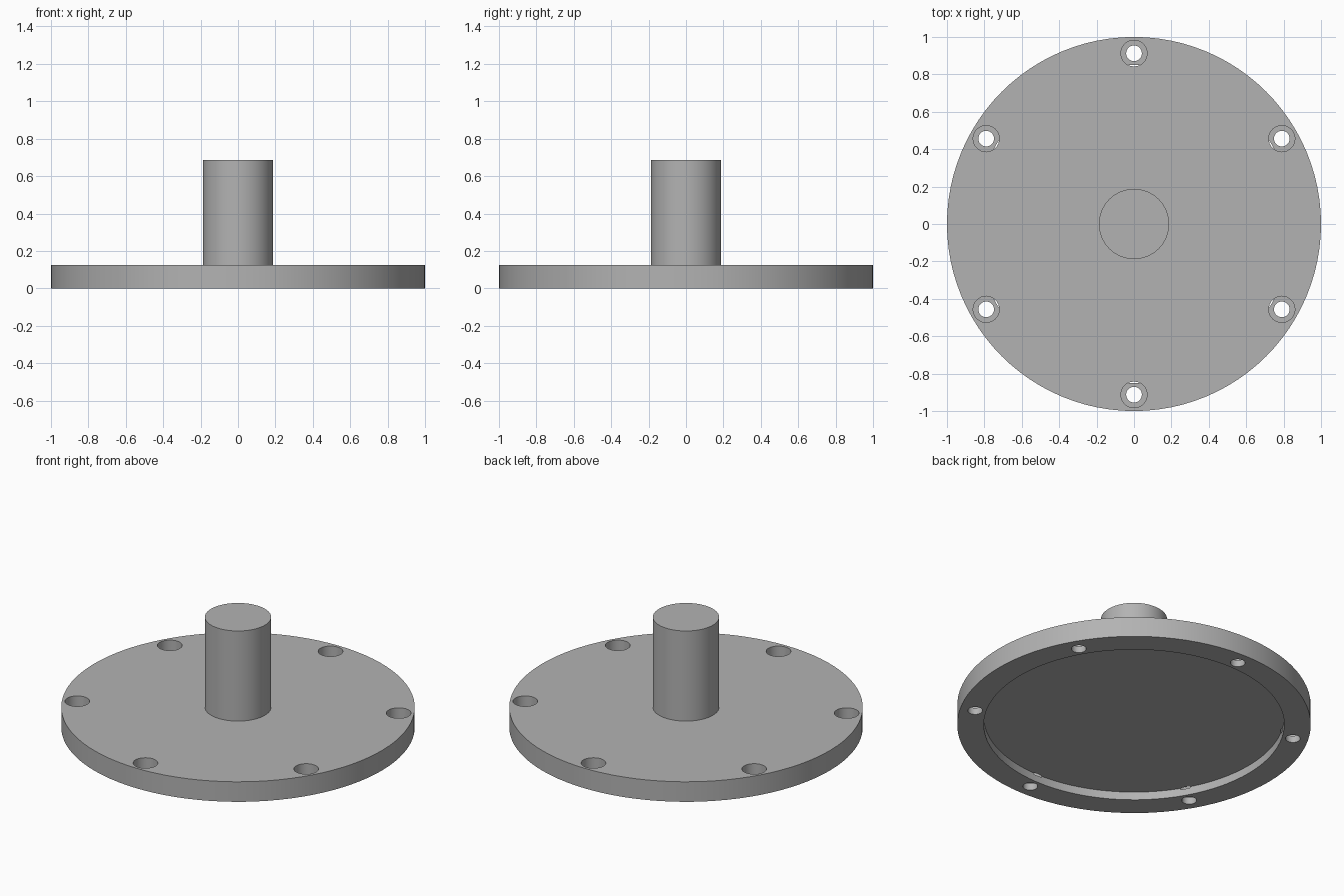
import bpy
import bmesh
from math import cos, sin, pi

cube = bpy.data.objects.get("Cube")
if cube:
    bpy.data.objects.remove(cube, do_unlink=True)

# Main dimensions
FLANGE_R, FLANGE_TOP = 1.0, 0.125
SHAFT_R, SHAFT_TOP = 0.1875, 0.6875
RECESS_R, RECESS_TOP = 0.85, 0.05
BOLT_CIRCLE, BOLT_COUNT = 0.9125, 6
HOLE_R, BORE_R, BORE_FLOOR = 0.042, 0.07, 0.042

grey = bpy.data.materials.new("plain grey")
grey.use_nodes = True
grey.diffuse_color = (0.45, 0.45, 0.45, 1)
grey.node_tree.nodes["Principled BSDF"].inputs["Base Color"].default_value = grey.diffuse_color


def lathe(name, profile, segments, location=(0, 0, 0)):
    """Revolve an (r, z) profile that starts and ends on the z axis."""
    bm = bmesh.new()
    verts = [bm.verts.new((r, 0, z)) for r, z in profile]
    edges = [bm.edges.new(pair) for pair in zip(verts, verts[1:])]
    bmesh.ops.spin(bm, geom=verts + edges, cent=(0, 0, 0), axis=(0, 0, 1),
                   angle=2 * pi, steps=segments, use_duplicate=False)
    bmesh.ops.remove_doubles(bm, verts=bm.verts, dist=1e-5)
    bmesh.ops.dissolve_limit(bm, angle_limit=0.001, verts=bm.verts, edges=bm.edges)
    bmesh.ops.recalc_face_normals(bm, faces=bm.faces)
    mesh = bpy.data.meshes.new(name)
    bm.to_mesh(mesh)
    bm.free()
    mesh.materials.append(grey)
    obj = bpy.data.objects.new(name, mesh)
    obj.location = location
    bpy.context.collection.objects.link(obj)
    return obj


# Flange plate with central shaft and shallow recess underneath
flange = lathe("flange_with_shaft", [
    (0, RECESS_TOP), (RECESS_R, RECESS_TOP), (RECESS_R, 0), (FLANGE_R, 0),
    (FLANGE_R, FLANGE_TOP), (SHAFT_R, FLANGE_TOP), (SHAFT_R, SHAFT_TOP),
    (0, SHAFT_TOP)], 96)

# Counterbored bolt holes around the rim
bolt_profile = [(0, -0.1), (HOLE_R, -0.1), (HOLE_R, BORE_FLOOR),
                (BORE_R, BORE_FLOOR), (BORE_R, 0.2), (0, 0.2)]
cutters = []
for i in range(BOLT_COUNT):
    a = pi / 2 + i * 2 * pi / BOLT_COUNT
    cutter = lathe("bolt_hole_cutter", bolt_profile, 32,
                   (BOLT_CIRCLE * cos(a), BOLT_CIRCLE * sin(a), 0))
    cutter.hide_render = True
    cutters.append(cutter)
    cut = flange.modifiers.new("bolt_hole", 'BOOLEAN')
    cut.operation = 'DIFFERENCE'
    cut.solver = 'EXACT'
    cut.object = cutter

# Bake the holes, then drop the cutters
bpy.context.view_layer.update()
graph = bpy.context.evaluated_depsgraph_get()
baked = bpy.data.meshes.new_from_object(flange.evaluated_get(graph))
flange.modifiers.clear()
flange.data = baked
for cutter in cutters:
    bpy.data.objects.remove(cutter, do_unlink=True)

# Smooth round walls, crisp rims
bpy.ops.object.select_all(action='DESELECT')
flange.select_set(True)
bpy.context.view_layer.objects.active = flange
bpy.ops.object.shade_smooth_by_angle(angle=pi / 6)
